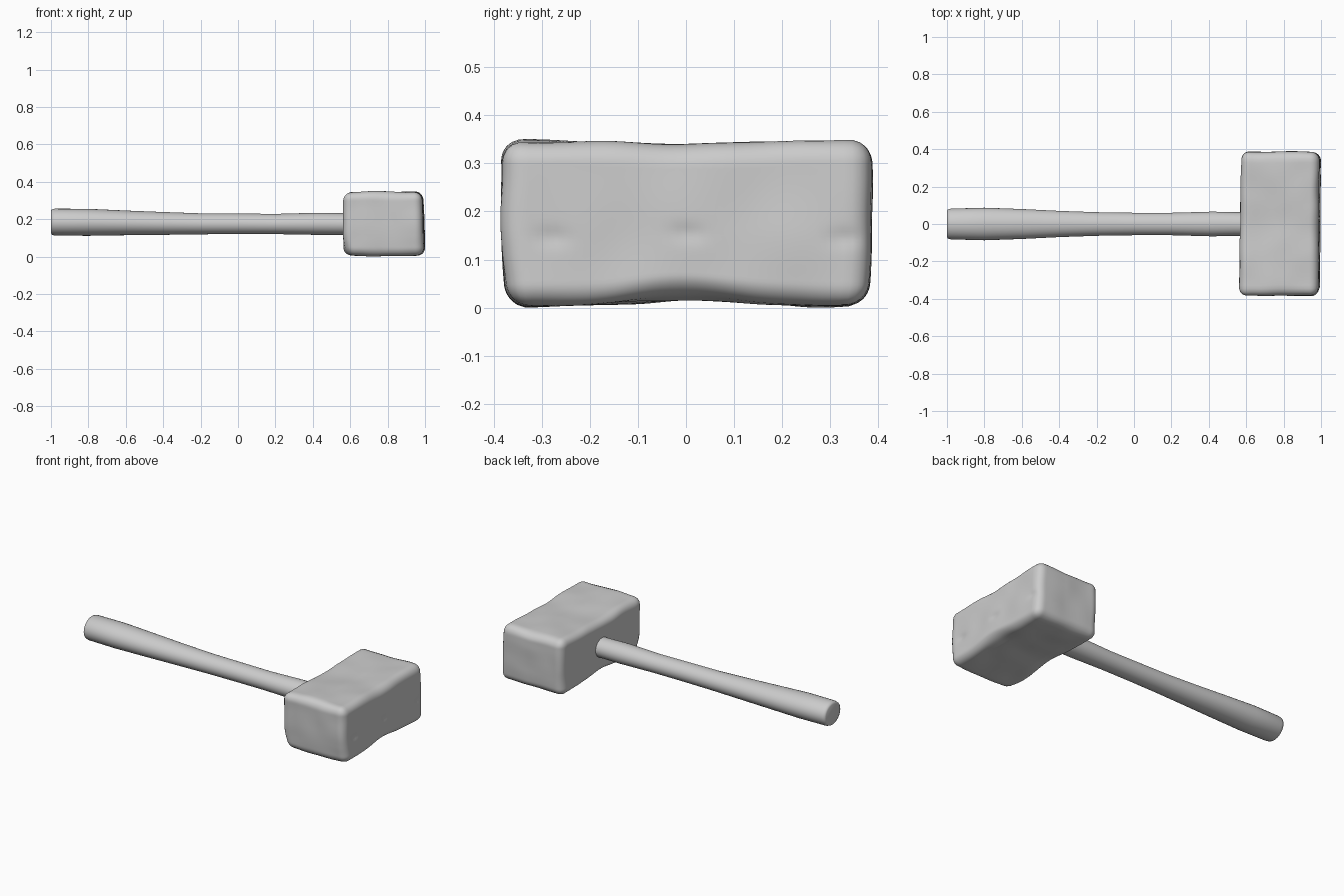
import bpy, bmesh, math
from mathutils import Vector, noise

if "Cube" in bpy.data.objects:
    bpy.data.objects.remove(bpy.data.objects["Cube"])

grey = bpy.data.materials.new("stone grey")
grey.use_nodes = True
colour = (0.6, 0.6, 0.6, 1)
grey.diffuse_color = colour
grey.node_tree.nodes["Principled BSDF"].inputs["Base Color"].default_value = colour


def add_object(name, bm, angle):
    bmesh.ops.recalc_face_normals(bm, faces=bm.faces)
    mesh = bpy.data.meshes.new(name)
    bm.to_mesh(mesh)
    bm.free()
    mesh.materials.append(grey)
    obj = bpy.data.objects.new(name, mesh)
    bpy.context.collection.objects.link(obj)
    bpy.ops.object.select_all(action='DESELECT')
    obj.select_set(True)
    bpy.context.view_layer.objects.active = obj
    bpy.ops.object.shade_smooth_by_angle(angle=math.radians(angle))
    return obj


def bump(value, centre, width):
    return math.exp(-((value - centre) / width) ** 2)


# Handle: oval rings swept along x, thicker toward the grip end
# Stations: x, half width in y, half height in z, centre height
stations = [(-1.0, .068, .058, .184), (-.995, .078, .068, .184), (-.98, .082, .072, .184),
            (-.8, .087, .072, .183), (-.6, .08, .066, .18), (-.4, .07, .061, .177),
            (-.2, .063, .056, .175), (0, .06, .055, .175), (.2, .06, .054, .174),
            (.42, .066, .059, .175), (.54, .063, .058, .174), (.7, .063, .058, .174)]
SIDES = 32
bm = bmesh.new()
rings = []
for x, ry, rz, cz in stations:
    angles = [2 * math.pi * i / SIDES for i in range(SIDES)]
    rings.append([bm.verts.new((x, ry * math.cos(a), cz + rz * math.sin(a))) for a in angles])
for a, b in zip(rings, rings[1:]):
    for i in range(SIDES):
        j = (i + 1) % SIDES
        bm.faces.new((a[i], a[j], b[j], b[i]))
bm.faces.new(rings[0])
bm.faces.new(rings[-1])
add_object("handle", bm, 50)

# Head: finely divided block, rounded by pulling points onto a smaller core
half = Vector((.212, .385, .171))
centre = Vector((.778, .002, .174))
RADIUS = .045
bm = bmesh.new()
bmesh.ops.create_cube(bm, size=2)
bmesh.ops.subdivide_edges(bm, edges=bm.edges, cuts=39, use_grid_fill=True)
for v in bm.verts:
    p = Vector(c * h for c, h in zip(v.co, half))
    core = Vector(max(RADIUS - h, min(h - RADIUS, c)) for c, h in zip(p, half))
    p = core + (p - core).normalized() * RADIUS
    u, w, t = (c / h for c, h in zip(p, half))

    # Hand-cut taper, skew, and worn lower edges
    p.x += .007 * w * (1 if u < 0 else .4) - .008 * t * max(u, 0)
    p.y *= 1 - .03 * max(0, -t) ** 2
    waist = bump(p.y, 0, .15)
    p.z += waist * (.013 if t < 0 else -.008) * abs(t)
    p.z += .035 * max(0, -t) * max(0, abs(u) - .6) * waist
    p.x += .02 * bump(t, -1, .4) * bump(w, -1, .2) * (1 if u < 0 else 0)

    # Shallow dents on the striking side and gentle stone unevenness
    if u > .8:
        for y, z in ((0, -.02), (-.28, -.03), (.33, -.03)):
            p.x -= .006 * bump(p.y, y, .03) * bump(p.z, z, .02)
    p += noise.noise_vector(p * 7) * .006
    v.co = p + centre

# Settle the block on the ground and against the overall length
low = min(v.co.z for v in bm.verts)
far = max(v.co.x for v in bm.verts)
for v in bm.verts:
    v.co.z -= low
    v.co.x += 1 - far
add_object("hammer_head", bm, 60)
